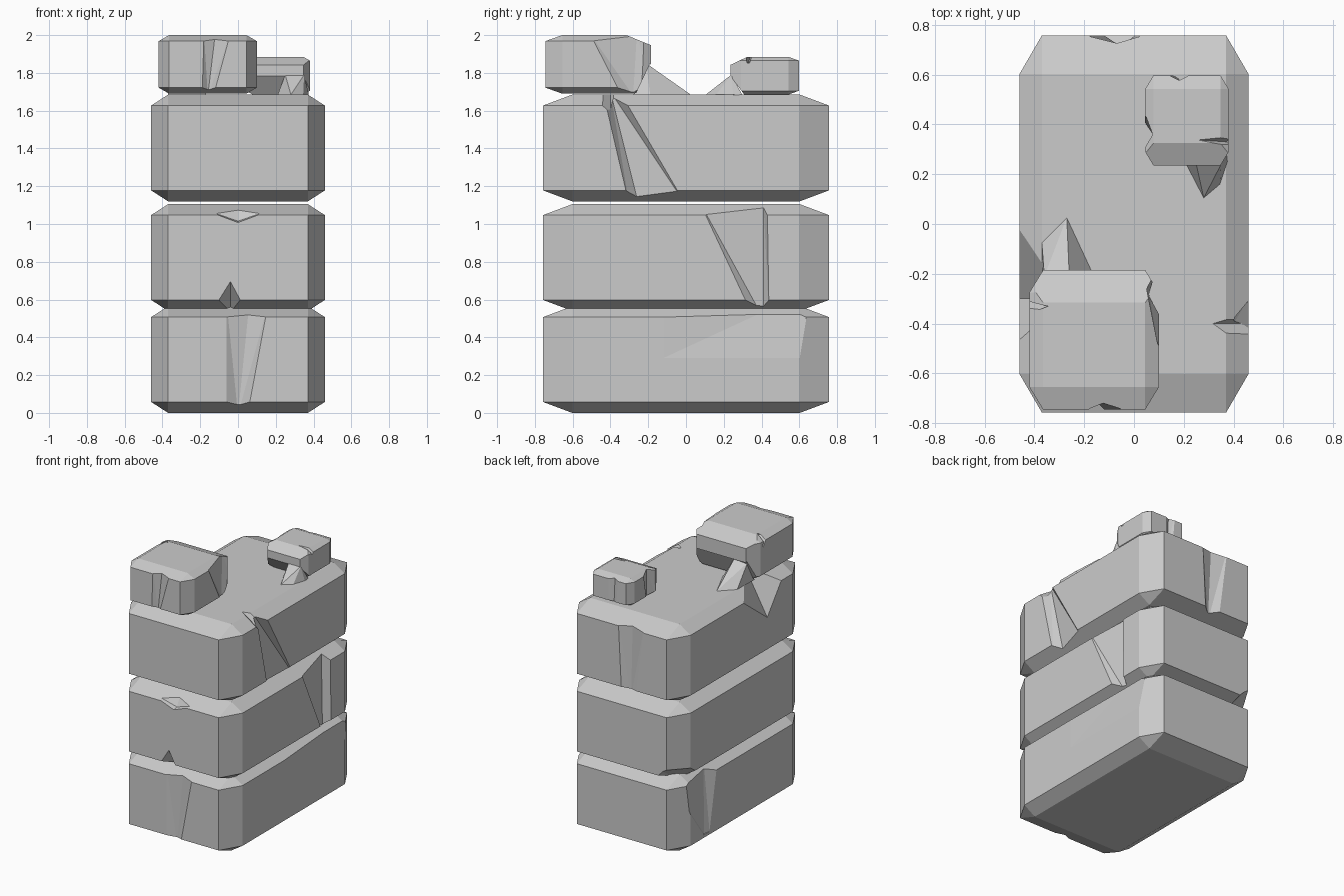
import bpy, bmesh
from mathutils import Vector


def new_object(name, bm):
    bmesh.ops.recalc_face_normals(bm, faces=bm.faces[:])
    me = bpy.data.meshes.new(name)
    bm.to_mesh(me)
    bm.free()
    ob = bpy.data.objects.new(name, me)
    bpy.context.collection.objects.link(ob)
    return ob


def hull(name, pts):
    bm = bmesh.new()
    for p in pts:
        bm.verts.new(p)
    res = bmesh.ops.convex_hull(bm, input=bm.verts[:])
    junk = {g for g in res["geom_interior"] + res["geom_unused"]
            if isinstance(g, bmesh.types.BMVert)}
    bmesh.ops.delete(bm, geom=list(junk), context='VERTS')
    bmesh.ops.dissolve_limit(bm, angle_limit=0.01, verts=bm.verts[:], edges=bm.edges[:])
    return new_object(name, bm)


def block(name, lo, hi, bevel):
    """Box with a stretched one-step bevel on every edge."""
    c = (Vector(lo) + Vector(hi)) / 2
    h = (Vector(hi) - Vector(lo)) / 2
    pts = []
    for sx in (-1, 1):
        for sy in (-1, 1):
            for sz in (-1, 1):
                s = (sx, sy, sz)
                for full in range(3):
                    pts.append([c[i] + s[i] * (h[i] - (0 if i == full else bevel[i]))
                                for i in range(3)])
    return hull(name, pts)


def boolean(ob, other, op='DIFFERENCE'):
    mod = ob.modifiers.new("cut", 'BOOLEAN')
    mod.object, mod.operation, mod.solver = other, op, 'EXACT'
    dg = bpy.context.evaluated_depsgraph_get()
    me = bpy.data.meshes.new_from_object(ob.evaluated_get(dg))
    ob.modifiers.clear()
    ob.data = me
    bpy.data.objects.remove(other)


def chip(ob, *pts):
    boolean(ob, hull("chip_cutter", pts))


def crack(ob, normal, *ends):
    """V groove; each end is (point, width one side, width other side, depth)."""
    n = Vector(normal)
    t = Vector((0, 0, 1)).cross(n)
    pts = []
    for p, wa, wb, d in ends:
        p = Vector(p)
        for q in (p - t * wa, p + t * wb):
            pts += [q, q + n * 0.1]
        pts.append(p - n * d)
    boolean(ob, hull("crack_cutter", pts))


F, B, R, L = (0, -1, 0), (0, 1, 0), (1, 0, 0), (-1, 0, 0)
X, Y = 0.46, 0.757
BEV = (0.09, 0.155, 0.058)

# three large stones
low, mid, top = [block(n, (-X, -Y, z), (X, Y, z + 0.565), BEV) for n, z in
                 (("lower_stone", 0), ("middle_stone", 0.54), ("upper_stone", 1.12))]

# lower stone: front crack, bottom notch, worn rear sides
crack(low, F, ((0, -Y, -0.01), 0.06, 0.05, 0.04), ((0.06, -Y, 0.58), 0.12, 0.10, 0.03))
chip(low, (-0.09, -0.8, -0.05), (0.1, -0.8, -0.05), (-0.01, -0.8, 0.12),
     (-0.01, -0.62, -0.05))
chip(low, (X, -0.12, 0.6), (X, 0.8, 0.6), (0.43, 0.55, 0.6), (X + .1, 0.3, 0.6),
     (X, -0.12, 0.29), (X, 0.8, 0.29), (X + .1, 0.3, 0.29))
crack(low, L, ((-X, 0.43, 0.08), 0.02, 0.05, 0.01), ((-X, 0.38, 0.6), 0.45, 0.1, 0.05))

# middle stone: front notch and dent, right groove, rear corner chip
chip(mid, (-0.18, -0.82, 0.53), (0.08, -0.82, 0.53), (-0.04, -0.8, 0.735),
     (-0.04, -0.58, 0.53))
chip(mid, (-0.3, -Y, 1.12), (0.3, -Y, 1.12), (0, -0.72, 1.015), (0, -0.66, 1.12),
     (-0.3, -0.9, 1.12), (0.3, -0.9, 1.12), (0, -0.9, 0.98))
crack(mid, R, ((X, 0.41, 0.5), 0.05, 0.03, 0.05), ((X, 0.41, 1.12), 0.34, 0.02, 0.06))
chip(mid, (-0.2, 0.82, 0.52), (-0.5, 0.82, 0.52), (-0.5, 0.4, 0.52),
     (-0.36, 0.82, 0.68), (-0.5, 0.6, 0.66), (-0.3, 0.62, 0.55))

# upper stone: right diagonal crack, edge notches, left chip, back crack
crack(top, R, ((X, -0.25, 1.1), 0.05, 0.25, 0.05), ((X, -0.4, 1.7), 0.04, 0.05, 0.06))
chip(top, (0.31, -0.4, 1.69), (0.5, -0.33, 1.72), (0.5, -0.57, 1.72),
     (0.5, -0.4, 1.56), (0.31, -0.4, 1.72))
chip(top, (X + .03, -0.36, 1.1), (X + .03, 0.03, 1.19), (X + .03, -0.2, 1.2),
     (X + .03, 0.03, 1.1), (0.38, -0.2, 1.1))
chip(top, (-0.48, 0.12, 1.70), (-0.48, -0.55, 1.70), (-0.30, -0.3, 1.70),
     (-0.48, -0.3, 1.38), (-0.55, -0.3, 1.45))
crack(top, B, ((-0.05, Y, 1.1), 0.05, 0.06, 0.04), ((-0.07, Y, 1.7), 0.1, 0.12, 0.03))

# large loose rock: undercut back, front crack, side dent, fallen wedge
rock_a = block("large_loose_rock", (-0.42, -0.745, 1.69), (0.10, -0.185, 2.0),
               (0.055, 0.09, 0.032))
chip(rock_a, (-0.5, -0.19, 1.85), (0.2, -0.19, 1.85), (-0.5, -0.27, 1.68),
     (0.2, -0.27, 1.68), (-0.5, -0.1, 1.68), (0.2, -0.1, 1.68))
chip(rock_a, (-0.5, -0.34, 2.01), (0.2, -0.34, 2.01), (-0.5, -0.17, 1.94),
     (0.2, -0.17, 1.94), (-0.5, -0.1, 2.05), (0.2, -0.1, 2.05))
crack(rock_a, F, ((-0.16, -0.745, 1.68), 0.03, 0.03, 0.03),
      ((-0.12, -0.745, 2.01), 0.06, 0.08, 0.025))
crack(rock_a, R, ((0.10, -0.28, 1.68), 0.06, 0.1, 0.04),
      ((0.10, -0.26, 2.01), 0.25, 0.1, 0.05))
chip(rock_a, (-0.45, -0.3, 1.9), (-0.45, -0.37, 2.0), (-0.45, -0.31, 2.02),
     (-0.34, -0.33, 1.99), (-0.36, -0.33, 2.03))
hull("large_rock_wedge", [(-0.37, -0.28, 1.68), (-0.165, -0.28, 1.68), (-0.27, 0.025, 1.685),
                          (-0.37, -0.075, 1.685), (-0.36, -0.21, 1.83), (-0.26, -0.21, 1.85),
                          (-0.17, -0.19, 1.685)])

# small loose rock: worn front top, hollow underneath, fallen wedge
rock_b = block("small_loose_rock", (0.045, 0.235, 1.685), (0.38, 0.597, 1.885),
               (0.033, 0.055, 0.02))
chip(rock_b, (0, 0.335, 1.89), (0.45, 0.335, 1.89), (0, 0.22, 1.835), (0.45, 0.22, 1.835),
     (0, 0.2, 1.92), (0.45, 0.2, 1.92))
chip(rock_b, (0, 0.2, 1.67), (0.45, 0.2, 1.67), (0, 0.32, 1.67), (0.45, 0.32, 1.67),
     (0, 0.23, 1.79), (0.45, 0.23, 1.79))
crack(rock_b, L, ((0.045, 0.36, 1.67), 0.04, 0.06, 0.03), ((0.045, 0.36, 1.9), 0.08, 0.05, 0.03))
crack(rock_b, B, ((0.19, 0.597, 1.67), 0.03, 0.03, 0.02), ((0.18, 0.597, 1.9), 0.04, 0.04, 0.02))
chip(rock_b, (0.22, 0.34, 1.9), (0.42, 0.36, 1.9), (0.42, 0.3, 1.9), (0.37, 0.33, 1.84))
hull("small_rock_wedge", [(0.21, 0.3, 1.68), (0.37, 0.3, 1.68), (0.21, 0.24, 1.685),
                          (0.28, 0.105, 1.685), (0.345, 0.16, 1.685), (0.375, 0.25, 1.685),
                          (0.25, 0.24, 1.79), (0.35, 0.24, 1.79)])
